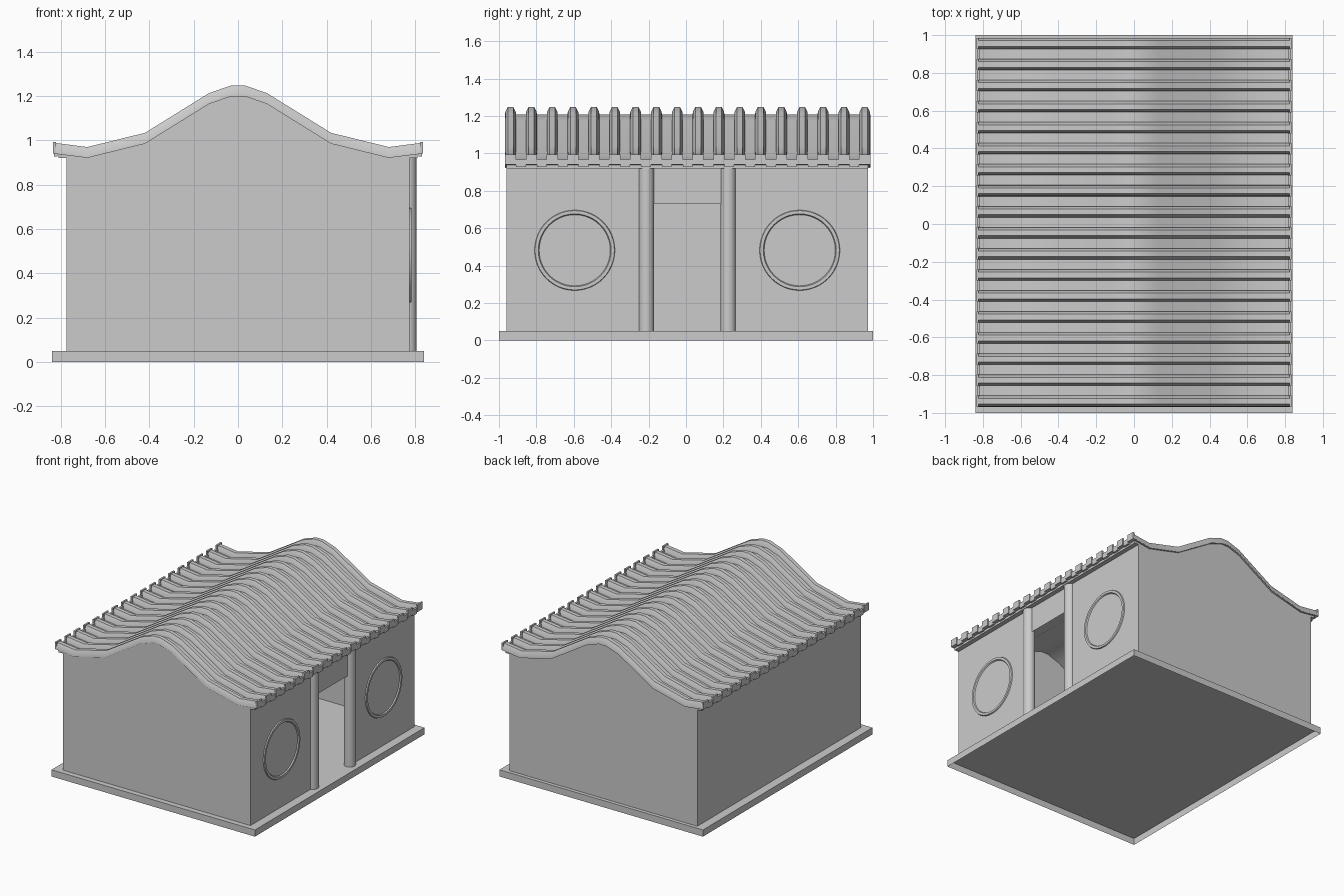
import bpy, bmesh, math

if "Cube" in bpy.data.objects:
    bpy.data.objects.remove(bpy.data.objects["Cube"])

HALF = [(0.83, 0.943), (0.68, 0.924), (0.42, 0.988), (0.13, 1.168), (0.03, 1.202)]
PROFILE = [(-x, z) for x, z in HALF] + HALF[::-1]   # roof underside, left to right
Y0, Y1 = -0.96, 0.973                               # gable walls
WX = 0.775                                          # side walls
COUNT, FIRST, PITCH = 18, -0.938, 0.1114            # roof ribs


def make(name, verts, faces, smooth=None):
    me = bpy.data.meshes.new(name)
    me.from_pydata(verts, [], faces)
    bm = bmesh.new()
    bm.from_mesh(me)
    bmesh.ops.recalc_face_normals(bm, faces=bm.faces)
    bm.to_mesh(me)
    bm.free()
    ob = bpy.data.objects.new(name, me)
    bpy.context.collection.objects.link(ob)
    if smooth:
        bpy.ops.object.select_all(action='DESELECT')
        ob.select_set(True)
        bpy.context.view_layer.objects.active = ob
        bpy.ops.object.shade_smooth_by_angle(angle=math.radians(smooth))
    return ob


def box(name, x0, x1, y0, y1, z0, z1, bottom=True):
    v = [(x, y, z) for x in (x0, x1) for y in (y0, y1) for z in (z0, z1)]
    f = [(0, 1, 3, 2), (4, 6, 7, 5), (0, 4, 5, 1), (2, 3, 7, 6), (1, 5, 7, 3)]
    if bottom:
        f.append((0, 2, 6, 4))
    return make(name, v, f)


def sweep(name, section, smooth=None):
    """Sweep a closed (y, height) section along the roof profile."""
    n, m = len(section), len(PROFILE)
    v = [(x, y, z + h) for x, z in PROFILE for y, h in section]
    f = [(i * n + j, i * n + (j + 1) % n, (i + 1) * n + (j + 1) % n, (i + 1) * n + j)
         for i in range(m - 1) for j in range(n)]
    f += [tuple(range(n)), tuple(range((m - 1) * n, m * n))]
    return make(name, v, f, smooth)


# plinth, open underneath
box("plinth", -0.84, 0.84, -1, 1, 0, 0.05, bottom=False)

# gable walls follow the roof curve
gable = [(-WX, 0.05), (-WX, 0.935)] + PROFILE[1:-1] + [(WX, 0.935), (WX, 0.05)]
for name, y in (("front_gable", Y0), ("back_gable", Y1)):
    make(name, [(x, y, z) for x, z in gable], [tuple(range(len(gable)))])


# side walls, with a doorway on the right
def panel(name, x, y0, y1, z0, z1):
    make(name, [(x, y0, z0), (x, y1, z0), (x, y1, z1), (x, y0, z1)], [(0, 1, 2, 3)])


panel("rear_side_wall", -WX, Y0, Y1, 0.05, 0.935)
panel("door_wall_a", WX, Y0, -0.212, 0.05, 0.935)
panel("door_wall_b", WX, 0.226, Y1, 0.05, 0.935)
panel("door_lintel", WX, -0.212, 0.226, 0.73, 0.935)

# door columns
for i, y in enumerate((-0.212, 0.226)):
    bpy.ops.mesh.primitive_cylinder_add(vertices=24, radius=0.041, depth=0.885,
                                        location=(0.766, y, 0.4925))
    bpy.context.object.name = f"door_column_{i + 1}"
    bpy.ops.object.shade_smooth_by_angle(angle=math.radians(40))

# round window frames
RING = [(0.215, 0.0), (0.212, 0.008), (0.195, 0.008), (0.19, 0.0)]
SEG = 48
for i, y in enumerate((-0.595, 0.608)):
    v = [(WX + d, y + r * math.cos(2 * math.pi * k / SEG), 0.482 + r * math.sin(2 * math.pi * k / SEG))
         for k in range(SEG) for r, d in RING]
    f = [(k * 4 + j, k * 4 + j + 1, (k + 1) % SEG * 4 + j + 1, (k + 1) % SEG * 4 + j)
         for k in range(SEG) for j in range(3)]
    make(f"window_frame_{i + 1}", v, f, 30)

# roof sheet and tile ribs
sweep("roof_sheet", [(-0.967, -0.003), (-0.967, 0.007), (0.985, 0.007), (0.985, -0.003)], 40)
RIB = [(-0.03, 0), (-0.028, 0.02), (-0.015, 0.046), (0.015, 0.046), (0.028, 0.02), (0.03, 0)]
for i in range(COUNT):
    c = FIRST + i * PITCH
    sweep(f"tile_rib_{i + 1}", [(c + y, h) for y, h in RIB], 50)

# eaves: beam under the sheet, rib end caps and drip tiles between them
for s, side in ((-1, "left"), (1, "right")):
    def eave(name, a, b, y0, y1, z0, z1):
        box(f"{side}_{name}", min(s * a, s * b), max(s * a, s * b), y0, y1, z0, z1)

    eave("eave_beam", 0.765, 0.81, Y0, Y1, 0.92, 0.94)
    for i in range(COUNT):
        c = FIRST + i * PITCH
        eave(f"end_cap_{i + 1}", 0.822, 0.835, c - 0.03, c + 0.03, 0.94, 0.993)
        if i < COUNT - 1:
            eave(f"drip_tile_{i + 1}", 0.815, 0.83, c + 0.03, c + PITCH - 0.03, 0.927, 0.968)
